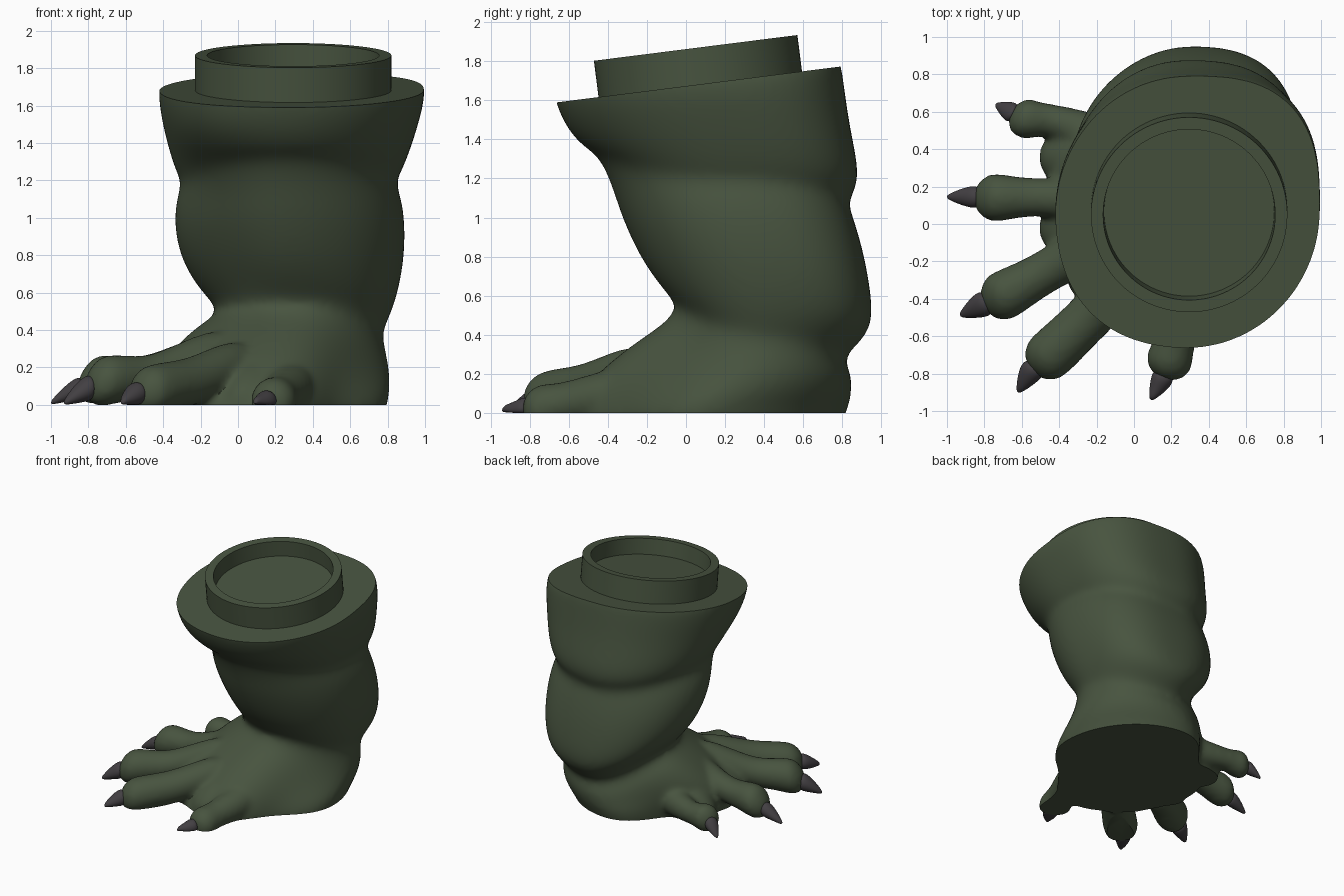
import bpy, bmesh, math
from mathutils import Vector, Matrix

if "Cube" in bpy.data.objects:
    bpy.data.objects.remove(bpy.data.objects["Cube"])


def material(name, col):
    m = bpy.data.materials.new(name)
    m.diffuse_color = (*col, 1)
    m.use_nodes = True
    m.node_tree.nodes["Principled BSDF"].inputs["Base Color"].default_value = m.diffuse_color
    return m


GREEN = material("green skin", (0.064, 0.088, 0.05))
DARK = material("claw grey", (0.055, 0.05, 0.055))


def loft(bm, rings):
    """Skin closed rings of points and cap both ends."""
    vs = [[bm.verts.new(p) for p in r] for r in rings]
    n = len(vs[0])
    for a, b in zip(vs, vs[1:]):
        for i in range(n):
            j = (i + 1) % n
            bm.faces.new((a[i], a[j], b[j], b[i]))
    bm.faces.new(vs[0][::-1])
    bm.faces.new(vs[-1])


def tube(path, n=12, floor=-1):
    """Upright rings of radius r along a path of (x, y, z, r)."""
    rings = []
    for k, (x, y, z, r) in enumerate(path):
        a, b = path[max(k - 1, 0)], path[min(k + 1, len(path) - 1)]
        side = Vector((-(b[1] - a[1]), b[0] - a[0], 0)).normalized()
        ring = []
        for i in range(n):
            t = 2 * math.pi * i / n
            p = Vector((x, y, z)) + side * r * math.cos(t) + Vector((0, 0, r * math.sin(t)))
            p.z = max(p.z, floor)
            ring.append(p)
        rings.append(ring)
    return rings


def leg_ring(section, full, n=40):
    """Warped oval through its front, back, left and right points, with fuller or leaner diagonals."""
    yf, zf, yb, zb, xl, zl, xr, zr = section
    cx, cy, rx, ry = (xl + xr) / 2, (yf + yb) / 2, (xr - xl) / 2, (yb - yf) / 2
    ring = []
    for i in range(n):
        t = 2 * math.pi * i / n
        c, s = math.cos(t), math.sin(t)
        z = c * c * (zr if c > 0 else zl) + s * s * (zb if s > 0 else zf)
        k = 1 + math.sin(2 * t) ** 2 * full[2 if c * s < 0 else (0 if c > 0 else 1)]
        ring.append((cx + rx * c * k, cy + ry * s * k, z))
    return ring


def finish(name, bm, mat):
    bmesh.ops.recalc_face_normals(bm, faces=bm.faces)
    me = bpy.data.meshes.new(name)
    bm.to_mesh(me)
    bm.free()
    me.materials.append(mat)
    ob = bpy.data.objects.new(name, me)
    bpy.context.collection.objects.link(ob)
    return ob


def smooth(ob, angle=40):
    bpy.ops.object.select_all(action='DESELECT')
    ob.select_set(True)
    bpy.context.view_layer.objects.active = ob
    bpy.ops.object.shade_smooth_by_angle(angle=math.radians(angle))


# Leg and foot sections, from above the rim to below the sole
SECTIONS = [
    (-.70, 1.72, .76, 1.95, -.40, 1.84, .97, 1.84),
    (-.67, 1.59, .80, 1.76, -.435, 1.68, 1.01, 1.68),
    (-.625, 1.48, .83, 1.50, -.405, 1.50, .97, 1.52),
    (-.55, 1.38, .88, 1.28, -.37, 1.36, .92, 1.36),
    (-.47, 1.33, .88, 1.16, -.335, 1.25, .875, 1.25),
    (-.42, 1.26, .825, 1.08, -.30, 1.19, .84, 1.19),
    (-.37, 1.13, .86, .99, -.335, 1.09, .88, 1.09),
    (-.33, 1.0, .91, .82, -.345, .95, .895, .93),
    (-.24, .80, .945, .63, -.305, .77, .885, .74),
    (-.14, .66, .96, .46, -.21, .62, .84, .54),
    (-.07, .58, .895, .36, -.12, .53, .79, .43),
    (-.05, .53, .80, .28, -.12, .48, .77, .37),
    (-.12, .45, .85, .20, -.22, .42, .80, .25),
    (-.28, .35, .85, .12, -.34, .31, .815, .15),
    (-.50, .17, .845, .06, -.46, .17, .815, .07),
    (-.61, .0, .82, .0, -.50, .0, .80, .0),
    (-.62, -.10, .80, -.10, -.50, -.10, .78, -.10),
]

# Diagonal fullness up to a section number: back right, front left, the other two
FULLNESS = [(2, (.12, .05, .0)), (3, (.11, .0, .0)), (5, (.10, -.07, .0)), (8, (.10, -.10, .0)),
            (9, (.08, -.06, .0)), (11, (.03, .0, -.02)), (12, (.0, .0, -.05)), (13, (.0, .0, -.10)),
            (14, (.0, -.02, -.16)), (16, (.0, -.02, -.2))]

# Each toe: instep start, neck, knuckle, claw base, and claw tip
TOES = [
    [(.05, .36, .15, .17), (-.40, .555, .11, .09), (-.58, .56, .11, .12), (-.66, .60, .09, .055), (-.74, .64)],
    [(-.06, .11, .33, .12), (-.46, .145, .16, .107), (-.74, .14, .14, .14), (-.86, .145, .09, .06), (-1.0, .145)],
    [(-.04, -.01, .34, .13), (-.43, -.23, .15, .12), (-.70, -.385, .135, .145), (-.81, -.43, .09, .07), (-.93, -.49)],
    [(.06, -.18, .26, .14), (-.22, -.48, .13, .135), (-.46, -.71, .08, .145), (-.55, -.785, .06, .065), (-.62, -.90)],
    [(.32, -.20, .12, .17), (.23, -.58, .06, .115), (.19, -.73, .02, .135), (.15, -.83, .02, .06), (.09, -.94)],
]

# Webs between neighbouring toes
WEBS = [
    [(.05, .28, .14, .24), (-.28, .36, .08, .19), (-.45, .36, .03, .14), (-.51, .365, .02, .05)],
    [(.0, .0, .22, .22), (-.30, -.02, .11, .19), (-.45, -.03, .05, .14), (-.51, -.035, .03, .05)],
    [(.05, -.1, .20, .20), (-.16, -.24, .11, .19), (-.28, -.325, .05, .14), (-.34, -.36, .03, .05)],
    [(.15, -.2, .15, .20), (.06, -.40, .06, .18), (.03, -.52, .02, .13), (.02, -.58, .0, .06)],
]

# Leg, foot, toes and webs merged into one skin
bm = bmesh.new()
loft(bm, [leg_ring(s, next(f for top, f in FULLNESS if i <= top)) for i, s in enumerate(SECTIONS)])
for start, neck, knuckle, base, tip in TOES:
    mid = (*(n * .55 + k * .45 for n, k in zip(neck[:3], knuckle)), neck[3])
    after = (*(k * .55 + b * .45 for k, b in zip(knuckle[:3], base)), knuckle[3] * .9)
    loft(bm, tube([start, neck, mid, knuckle, after, base]))
for web in WEBS:
    loft(bm, tube(web))
raw = finish("raw_skin", bm, GREEN)
raw.modifiers.new("sub", 'SUBSURF').levels = 2
rm = raw.modifiers.new("remesh", 'REMESH')
rm.mode, rm.voxel_size = 'VOXEL', 0.02
sm = raw.modifiers.new("smooth", 'SMOOTH')
sm.factor, sm.iterations = 0.5, 11
bpy.context.view_layer.update()
mesh = bpy.data.meshes.new_from_object(raw.evaluated_get(bpy.context.evaluated_depsgraph_get()))
bpy.data.objects.remove(raw)

# Slice the tilted top rim and the flat sole
bm = bmesh.new()
bm.from_mesh(mesh)
TILT = math.radians(7.2)
UP = Vector((0, -math.sin(TILT), math.cos(TILT)))
for co, no in ((Vector((.29, .07, 1.682)), UP), (Vector((0, 0, 0)), Vector((0, 0, -1)))):
    bmesh.ops.bisect_plane(bm, geom=bm.verts[:] + bm.edges[:] + bm.faces[:], dist=1e-5,
                           plane_co=co, plane_no=no, clear_outer=True)
    bmesh.ops.holes_fill(bm, edges=[e for e in bm.edges if e.is_boundary], sides=0)
smooth(finish("leg_and_foot", bm, GREEN))

# Claws
for i, (_, _, knuckle, base, tip) in enumerate(TOES):
    x, y, z, r = base
    tx, ty = tip
    kx, ky = knuckle[0], knuckle[1]
    path = [(x * .7 + kx * .3, y * .7 + ky * .3, z, r * .9),
            (x, y, z, r * 1.08),
            (x * .5 + tx * .5, y * .5 + ty * .5, z * .62, r * .72),
            (x * .12 + tx * .88, y * .12 + ty * .88, .022, r * .32),
            (tx, ty, .012, .008)]
    bm = bmesh.new()
    loft(bm, tube(path, 12, 0.0))
    claw = finish(f"claw_{i + 1}", bm, DARK)
    claw.modifiers.new("sub", 'SUBSURF').levels = 2
    smooth(claw, 60)

# Tilted socket ring with a recessed floor
bm = bmesh.new()
PROFILE = [(0, -.05), (.525, -.05), (.525, .188), (.46, .188), (.455, .06), (0, .06)]
pts = [bm.verts.new((r, 0, z)) for r, z in PROFILE]
edges = [bm.edges.new(p) for p in zip(pts, pts[1:])]
bmesh.ops.spin(bm, geom=pts + edges, axis=(0, 0, 1), cent=(0, 0, 0), angle=2 * math.pi, steps=96)
bmesh.ops.remove_doubles(bm, verts=bm.verts, dist=1e-5)
socket = finish("socket_ring", bm, GREEN)
socket.matrix_world = Matrix.Translation((.295, .073, 1.682)) @ Matrix.Rotation(TILT, 4, 'X')
smooth(socket)
